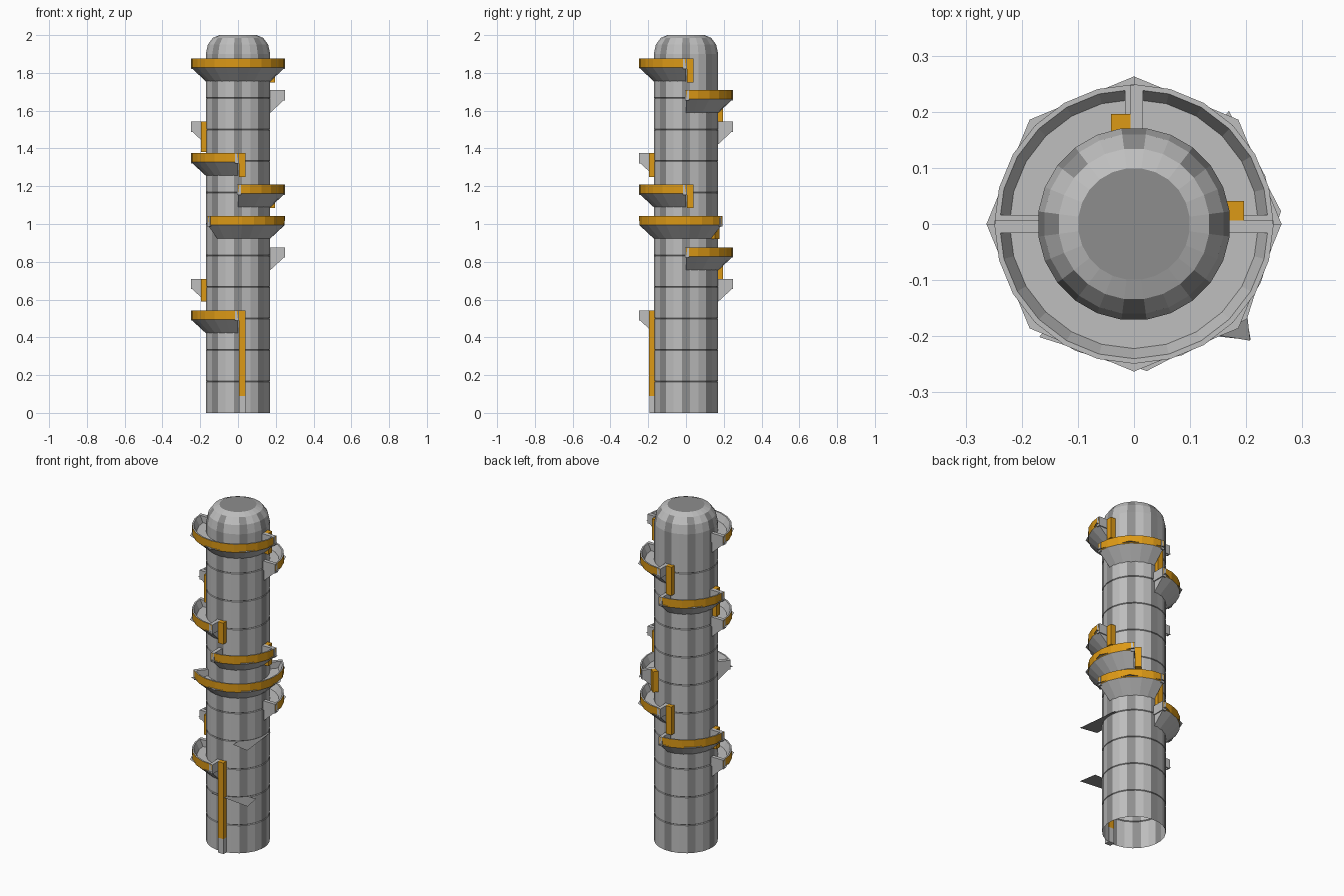
import bpy, bmesh
from math import sin, cos, radians, pi

cube = bpy.data.objects.get("Cube")
if cube:
    bpy.data.objects.remove(cube)


def material(name, color):
    m = bpy.data.materials.new(name)
    m.use_nodes = True
    m.diffuse_color = color
    m.node_tree.nodes["Principled BSDF"].inputs["Base Color"].default_value = color
    return m


light = material("light grey", (0.52, 0.52, 0.52, 1))
dark = material("dark grey", (0.27, 0.27, 0.27, 1))
orange = material("orange", (0.72, 0.32, 0.008, 1))


def finish(bm, name, mats, recalc=True):
    if recalc:
        bmesh.ops.recalc_face_normals(bm, faces=bm.faces)
    mesh = bpy.data.meshes.new(name)
    bm.to_mesh(mesh)
    bm.free()
    for m in mats:
        mesh.materials.append(m)
    ob = bpy.data.objects.new(name, mesh)
    bpy.context.collection.objects.link(ob)
    return ob


def polar(r, deg, z):
    return (r * cos(radians(deg)), r * sin(radians(deg)), z)


R = 0.172
STEP = 1 / 6

# Tower: hollow faceted shaft with grooved joints and a rounded top
profile = [(R, 0)]
for i in range(1, 11):
    z = i * STEP
    profile += [(R, z - 0.003), (R - 0.004, z), (R, z + 0.003)]
profile += [(R, 1.9), (0.161, 1.95), (0.135, 1.985), (0.1, 2.0)]
SIDES = 24
bm = bmesh.new()
rings = [[bm.verts.new(polar(r, 15 * k - 7.5, z)) for k in range(SIDES)] for r, z in profile]
for low, high in zip(rings, rings[1:]):
    for k in range(SIDES):
        n = (k + 1) % SIDES
        f = bm.faces.new((low[k], low[n], high[n], high[k]))
        # every third panel is a dark strip
        f.material_index = 1 if k % 3 == 0 and high[0].co.z < 1.99 else 0
bm.faces.new(rings[-1]).material_index = 1
finish(bm, "tower", [light, dark])


def box(name, deg, r0, r1, t0, t1, z0, z1, mat):
    """Block set radially at an angle; t runs sideways."""
    bm = bmesh.new()
    c, s = cos(radians(deg)), sin(radians(deg))
    vs = [[bm.verts.new((r * c - t * s, r * s + t * c, z))
           for r, t in ((r0, t0), (r1, t0), (r1, t1), (r0, t1))] for z in (z0, z1)]
    bm.faces.new(vs[0])
    bm.faces.new(vs[1])
    for k in range(4):
        n = (k + 1) % 4
        bm.faces.new((vs[0][k], vs[0][n], vs[1][n], vs[1][k]))
    return finish(bm, name, [mat])


def balcony(name, base, a0, a1):
    """Curved tray with sloped underside and an orange outer band."""
    section = [(0.165, -0.083), (0.248, -0.006), (0.249, 0.043),
               (0.24, 0.043), (0.222, 0.004), (0.165, 0.004)]
    bm = bmesh.new()
    count = round((a1 - a0) / 15)
    loops = [[bm.verts.new(polar(r, a0 + 15 * i, base + z)) for r, z in section]
             for i in range(count + 1)]
    size = len(section)
    for a, b in zip(loops, loops[1:]):
        for k in range(size):
            n = (k + 1) % size
            f = bm.faces.new((a[k], b[k], b[n], a[n]))
            f.material_index = 1 if k == 1 else 0
    bm.faces.new(loops[0])
    bm.faces.new(loops[-1])
    finish(bm, name, [light, orange])

    # Thin floor plate whose corners poke through the band
    bm = bmesh.new()
    angles = range(a0, a1 + 1, 45)
    inner = [bm.verts.new(polar(0.16, a, base)) for a in angles]
    outer = [bm.verts.new(polar(0.263, a, base)) for a in angles]
    for k in range(len(inner) - 1):
        bm.faces.new((inner[k], outer[k], outer[k + 1], inner[k + 1]))
    finish(bm, name + "_floor", [light], recalc=False)

    # End walls
    box(name + "_start_wall", a0, 0.165, 0.248, -0.006, 0.016, base - 0.012, base + 0.043, light)
    box(name + "_end_wall", a1, 0.165, 0.248, -0.016, 0.006, base - 0.012, base + 0.043, light)


# Balconies: height, start angle, end angle, foot of the ladder at the end
balconies = [(11, 180, 360, 1.75), (10, 0, 90, 1.54), (9, 90, 180, 1.38),
             (8, 180, 270, 1.25), (7, 270, 360, 1.085), (6, 230, 410, 0.92),
             (5, 0, 90, 0.71), (4, 90, 180, 0.59), (3, 180, 270, 0.09)]
for level, a0, a1, foot in balconies:
    base = level * STEP
    balcony(f"balcony_{level}", base, a0, a1)
    box(f"ladder_{level}", a1, 0.16, 0.196, 0.005, 0.041, foot, base + 0.043, orange)

# Grey foot under the lowest ladder
box("ladder_foot", 270, 0.16, 0.194, 0.005, 0.041, 0, 0.09, light)


# Thin ledges on the front corner, mirrored across the diagonal
def ledge(name, z, flip):
    pts = [(-0.05, -0.165), (-0.05, -0.178), (0.208, -0.207), (0.19, -0.1), (0.1, -0.1)]
    if flip:
        pts = [(-y, -x) for x, y in reversed(pts)]
    bm = bmesh.new()
    bm.faces.new([bm.verts.new((x, y, z)) for x, y in pts])
    finish(bm, name, [dark], recalc=False)


ledge("lower_ledge", 2 * STEP, False)
ledge("upper_ledge", 4 * STEP, True)
